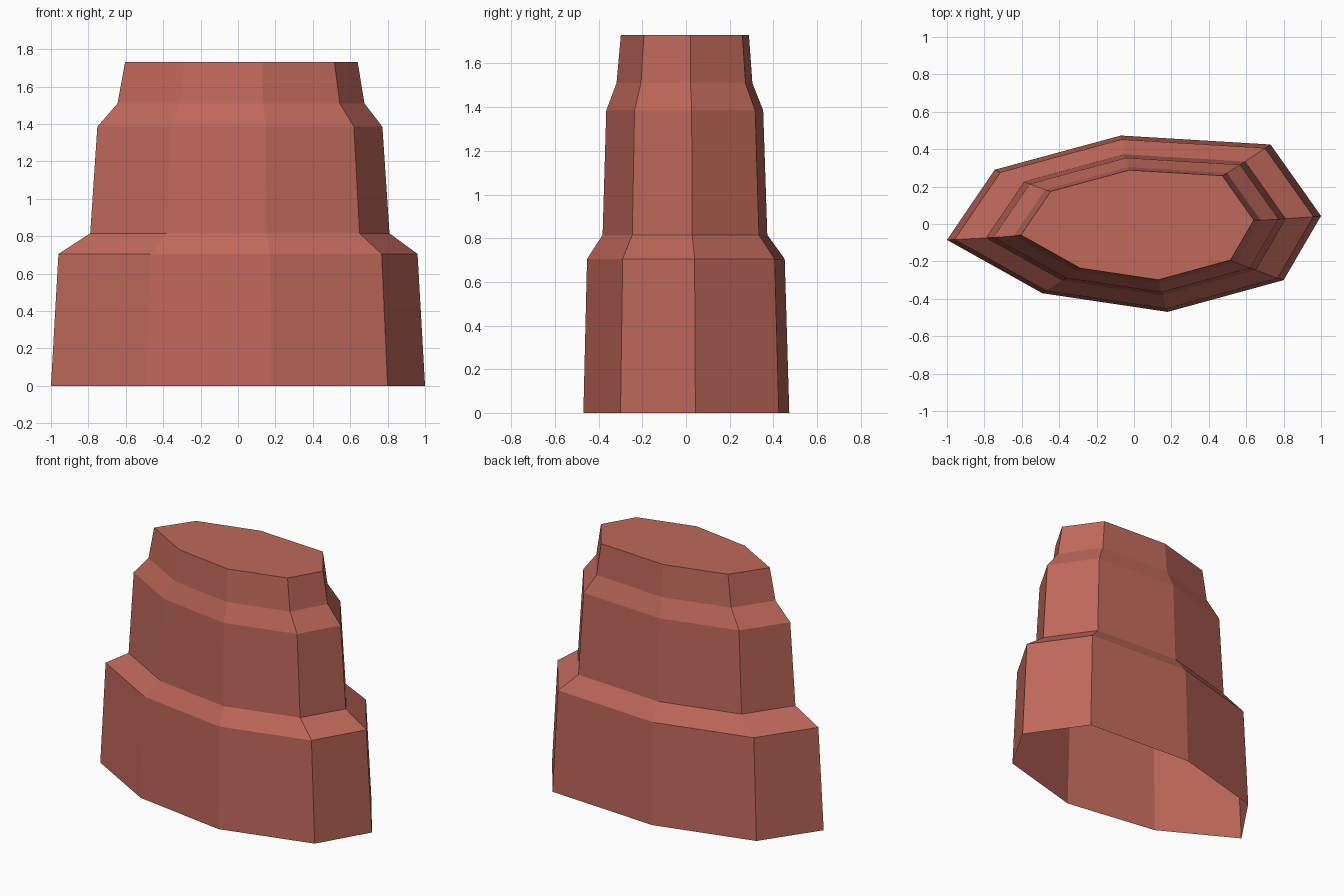
import bpy
import bmesh

cube = bpy.data.objects.get("Cube")
if cube:
    bpy.data.objects.remove(cube, do_unlink=True)

# One flat colour
clay = bpy.data.materials.new("clay_red")
clay.use_nodes = True
colour = (0.52, 0.138, 0.102, 1.0)
clay.diffuse_color = colour
clay.node_tree.nodes["Principled BSDF"].inputs["Base Color"].default_value = colour

# Irregular eight-sided footprint, counter-clockwise from the right end
footprint = [(-1.0, -0.085), (-0.49, -0.37), (0.18, -0.47), (0.80, -0.30),
             (1.0, 0.043), (0.73, 0.425), (-0.07, 0.473), (-0.745, 0.29)]

# Each level: height, scale of the footprint, sideways drift, depth drift
levels = [(0.0, 1.0, 0.0, 0.0),
          (0.705, 0.96, 0.0, -0.002),
          (0.815, 0.80, 0.01, -0.006),
          (1.385, 0.762, 0.01, -0.007),
          (1.51, 0.66, 0.016, -0.008),
          (1.73, 0.622, 0.018, -0.006)]


def build_tower(name):
    """Loft the footprint through the levels; closed roof, open underside."""
    bm = bmesh.new()
    rings = [[bm.verts.new((x * s + dx, y * s + dy, z)) for x, y in footprint]
             for z, s, dx, dy in levels]
    count = len(footprint)
    for low, high in zip(rings, rings[1:]):
        for i in range(count):
            j = (i + 1) % count
            bm.faces.new((low[i], low[j], high[j], high[i]))
    bm.faces.new(rings[-1])
    mesh = bpy.data.meshes.new(name)
    bm.to_mesh(mesh)
    bm.free()
    mesh.materials.append(clay)
    obj = bpy.data.objects.new(name, mesh)
    bpy.context.collection.objects.link(obj)
    return obj


# Stepped tower shell
build_tower("stepped_tower")
